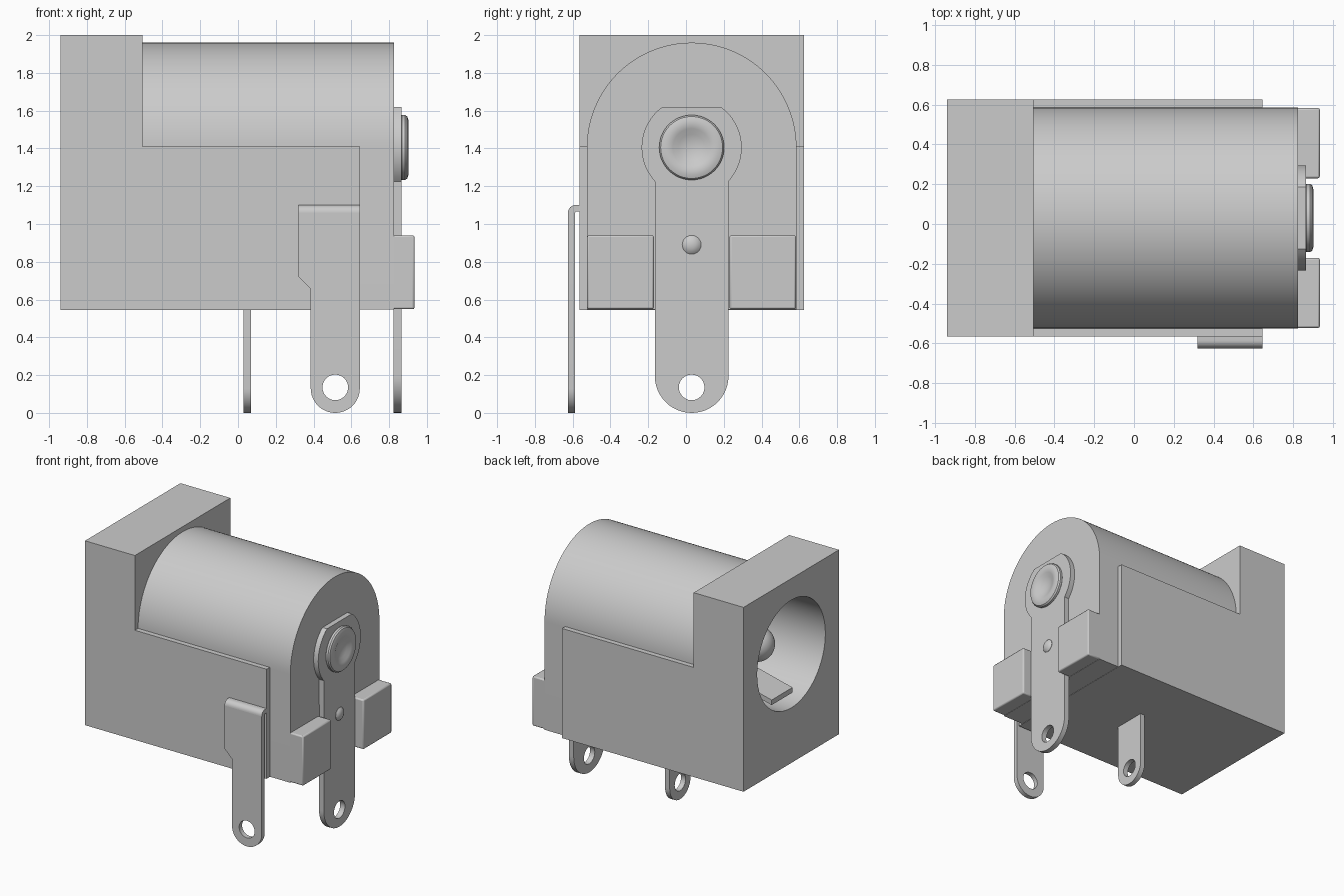
import bpy, bmesh
from math import sin, cos, pi, radians, sqrt

if "Cube" in bpy.data.objects:
    bpy.data.objects.remove(bpy.data.objects["Cube"], do_unlink=True)

grey = bpy.data.materials.new("plain grey")
grey.use_nodes = True
colour = (0.6, 0.6, 0.6, 1)
grey.diffuse_color = colour
grey.node_tree.nodes["Principled BSDF"].inputs["Base Color"].default_value = colour

CY, CZ = 0.03, 1.405      # axis of the barrel
BASE = 0.545              # underside of the housing


def finish(name, bm):
    bmesh.ops.recalc_face_normals(bm, faces=bm.faces)
    mesh = bpy.data.meshes.new(name)
    bm.to_mesh(mesh)
    bm.free()
    mesh.materials.append(grey)
    obj = bpy.data.objects.new(name, mesh)
    bpy.context.collection.objects.link(obj)
    return obj


def prism(name, profile, axis, start, end):
    """Extrude a closed (a, z) profile along x or y."""
    bm = bmesh.new()
    place = (lambda t, a, z: (t, a, z)) if axis == "X" else (lambda t, a, z: (a, t, z))
    rings = [[bm.verts.new(place(t, a, z)) for a, z in profile] for t in (start, end)]
    bm.faces.new(rings[0])
    bm.faces.new(rings[1])
    n = len(profile)
    for i in range(n):
        j = (i + 1) % n
        bm.faces.new((rings[0][i], rings[0][j], rings[1][j], rings[1][i]))
    return finish(name, bm)


def lathe(name, profile, y=CY, z=CZ, steps=48):
    """Revolve an (x, radius) profile about an axis along x."""
    bm = bmesh.new()
    verts = [bm.verts.new((x, y, z + r)) for x, r in profile]
    edges = [bm.edges.new(pair) for pair in zip(verts, verts[1:])]
    bmesh.ops.spin(bm, geom=verts + edges, cent=(0, y, z), axis=(1, 0, 0),
                   angle=2 * pi, steps=steps)
    bmesh.ops.remove_doubles(bm, verts=bm.verts, dist=0.0005)
    return finish(name, bm)


def arc(a, z, radius, start, end, steps=24):
    angles = [radians(start + (end - start) * i / steps) for i in range(steps + 1)]
    return [(a + radius * cos(t), z + radius * sin(t)) for t in angles]


def rect(a0, a1, z0, z1):
    return [(a0, z0), (a1, z0), (a1, z1), (a0, z1)]


def boolean(obj, tool, operation):
    mod = obj.modifiers.new(operation.lower(), "BOOLEAN")
    mod.object, mod.operation, mod.solver = tool, operation, "EXACT"
    bpy.context.view_layer.objects.active = obj
    bpy.ops.object.modifier_apply(modifier=mod.name)
    bpy.data.objects.remove(tool, do_unlink=True)


def drill(obj, axis, centre, start, end):
    """Round solder hole near the foot of a terminal."""
    ring = arc(centre, 0.135, 0.068, 0, 345, 23)
    boolean(obj, prism("hole_cutter", ring, axis, start, end), "DIFFERENCE")


# Housing: tall face block with a lower step, joined to the arched barrel
housing = prism("housing", [(-0.94, BASE), (0.645, BASE), (0.645, 1.41),
                            (-0.505, 1.41), (-0.505, 2), (-0.94, 2)], "Y", -0.565, 0.625)
arch = arc(CY, CZ, 0.555, 0, 180, 64)
arch += [(CY - 0.555, BASE + 0.002), (CY + 0.555, BASE + 0.002)]
boolean(housing, prism("barrel", arch, "X", -0.6, 0.825), "UNION")
bore = prism("bore_cutter", arc(CY, CZ, 0.425, 0, 355, 71), "X", -1.1, 0.6)
boolean(housing, bore, "DIFFERENCE")

# Two standoff blocks at the rear end
for side, name in ((-1, "right_standoff"), (1, "left_standoff")):
    inner, outer = CY + side * 0.2, CY + side * 0.553
    block = prism(name, rect(min(inner, outer), max(inner, outer), BASE + 0.004, 0.94),
                  "X", 0.81, 0.935)
    bevel = block.modifiers.new("soft_edges", "BEVEL")
    bevel.width, bevel.segments = 0.01, 2

# Centre contact: round-ended pin inside the bore
lathe("centre_pin", [(0.62, 0.13)] + [(x - 0.64, r) for x, r in arc(0, 0, 0.13, 90, 180, 12)])

# Spring leaf sloping up inside the bore
prism("spring_leaf", [(-0.86, 1.07), (-0.45, 1.17), (0.61, 1.1), (0.61, 1.06),
                      (-0.45, 1.13), (-0.86, 1.03)], "Y", CY - 0.13, CY + 0.13)

# Rear terminal: round head with flat top, straight strip, rounded foot
half, head = 0.195, 0.265
top_angle = 54.2
neck_angle = -42.6
outline = arc(CY, CZ, head, neck_angle, top_angle, 16)
outline += arc(CY, CZ, head, 180 - top_angle, 180 - neck_angle, 16)
outline += arc(CY, half, half, 180, 360)
rear = prism("rear_terminal", outline, "X", 0.823, 0.865)
drill(rear, "X", CY, 0.7, 1)

# Rivet with dished centre, and small locating bump
lathe("rivet", [(0.86, 0), (0.86, 0.165), (0.868, 0.172), (0.885, 0.172), (0.896, 0.164),
                (0.902, 0.145), (0.902, 0.12), (0.896, 0.1), (0.882, 0.07),
                (0.873, 0.035), (0.87, 0)])
lathe("locating_bump", [(0.86, 0.05), (0.867, 0.05), (0.878, 0.038), (0.885, 0.02),
                        (0.887, 0)], z=0.89, steps=24)

# Side terminal: stepped strip with a bent top entering the housing
strip = [(0.645, 1.06), (0.32, 1.06), (0.32, 0.72), (0.385, 0.655)]
strip += arc(0.515, 0.13, 0.13, 180, 360)
side_tab = prism("side_terminal", strip, "Y", -0.625, -0.588)
drill(side_tab, "Y", 0.515, -0.8, -0.4)
bend = [(-0.55, 1.1)] + arc(-0.585, 1.06, 0.04, 90, 180, 8)
bend += [(-0.588, 1.06), (-0.582, 1.066), (-0.55, 1.066)]
prism("side_terminal_bend", bend, "X", 0.32, 0.645)

# Lower terminal under the housing
lower = prism("lower_terminal", [(CY + 0.13, 0.56), (CY - 0.13, 0.56)]
              + arc(CY, 0.13, 0.13, 180, 360), "X", 0.03, 0.07)
drill(lower, "X", CY, -0.2, 0.3)

# Smooth the curved surfaces while keeping edges crisp
for obj in bpy.context.collection.objects:
    if obj.type == "MESH" and grey.name in obj.data.materials:
        bpy.ops.object.select_all(action="DESELECT")
        obj.select_set(True)
        bpy.context.view_layer.objects.active = obj
        bpy.ops.object.shade_smooth_by_angle(angle=radians(30))
